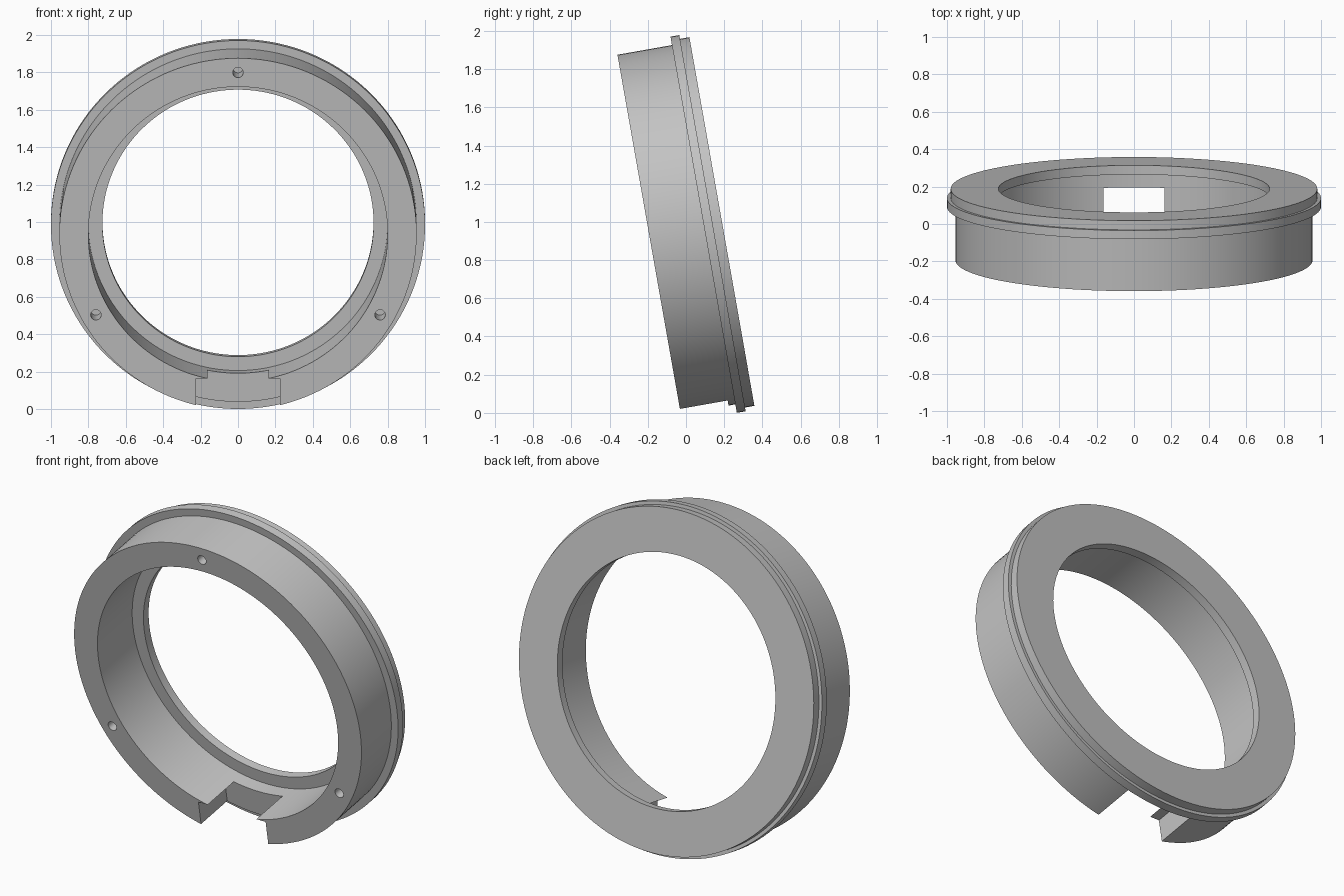
import bpy, bmesh, math
from mathutils import Matrix, Vector

cube = bpy.data.objects.get("Cube")
if cube:
    bpy.data.objects.remove(cube, do_unlink=True)

grey = bpy.data.materials.new("plain grey")
grey.use_nodes = True
colour = (0.55, 0.55, 0.55, 1)
grey.diffuse_color = colour
grey.node_tree.nodes["Principled BSDF"].inputs["Base Color"].default_value = colour

SEGMENTS = 144
DEPTH = 0.387
BODY_R, INNER_R, HOLE_R = 0.955, 0.80, 0.725


def add_object(name, bm):
    bmesh.ops.recalc_face_normals(bm, faces=bm.faces)
    mesh = bpy.data.meshes.new(name)
    bm.to_mesh(mesh)
    bm.free()
    mesh.materials.append(grey)
    obj = bpy.data.objects.new(name, mesh)
    bpy.context.collection.objects.link(obj)
    return obj


# Stepped ring: (radius, depth) profile turned about the y axis, back face at y = 0
profile = [(HOLE_R, 0), (0.98, 0), (0.98, -0.05), (1.0, -0.05), (1.0, -0.097),
           (BODY_R, -0.097), (BODY_R, -DEPTH), (INNER_R, -DEPTH),
           (INNER_R, -0.05), (HOLE_R, -0.05)]
bm = bmesh.new()
loops = []
for i in range(SEGMENTS):
    a = 2 * math.pi * i / SEGMENTS
    loops.append([bm.verts.new((r * math.sin(a), y, r * math.cos(a))) for r, y in profile])
for i, loop in enumerate(loops):
    following = loops[(i + 1) % SEGMENTS]
    for j in range(len(profile)):
        k = (j + 1) % len(profile)
        bm.faces.new((loop[j], loop[k], following[k], following[j]))
ring = add_object("adapter_ring", bm)

# Bottom notch cutter, flat on top and open to the front
bm = bmesh.new()
top, bottom, front, back = -0.783, -1.1, -0.5, -0.133
bmesh.ops.create_cube(bm, size=1, matrix=Matrix.Translation(
    (0, (front + back) / 2, (top + bottom) / 2)) @ Matrix.Diagonal(
    (0.45, back - front, top - bottom, 1)))
notch = add_object("notch_cutter", bm)

# Three blind screw holes in the front face
bm = bmesh.new()
for i in range(3):
    a = 2 * math.pi * i / 3
    place = Matrix.Translation((0.877 * math.sin(a), -DEPTH, 0.877 * math.cos(a)))
    bmesh.ops.create_cone(bm, cap_ends=True, segments=32, radius1=0.028, radius2=0.028,
                          depth=0.3, matrix=place @ Matrix.Rotation(math.pi / 2, 4, 'X'))
holes = add_object("screw_hole_cutter", bm)

# Cut the ring
bpy.ops.object.select_all(action='DESELECT')
bpy.context.view_layer.objects.active = ring
ring.select_set(True)
for cutter in (notch, holes):
    cutter.hide_render = True
    mod = ring.modifiers.new("cut", 'BOOLEAN')
    mod.operation = 'DIFFERENCE'
    mod.solver = 'EXACT'
    mod.object = cutter
    bpy.ops.object.modifier_apply(modifier=mod.name)
    bpy.data.objects.remove(cutter, do_unlink=True)
bpy.ops.object.shade_smooth_by_angle(angle=math.radians(30))

# Lean the ring back to front and stand it on the ground
ring.rotation_euler.x = math.radians(10)
ring.location = Vector((0, 0.188, 1.002))
